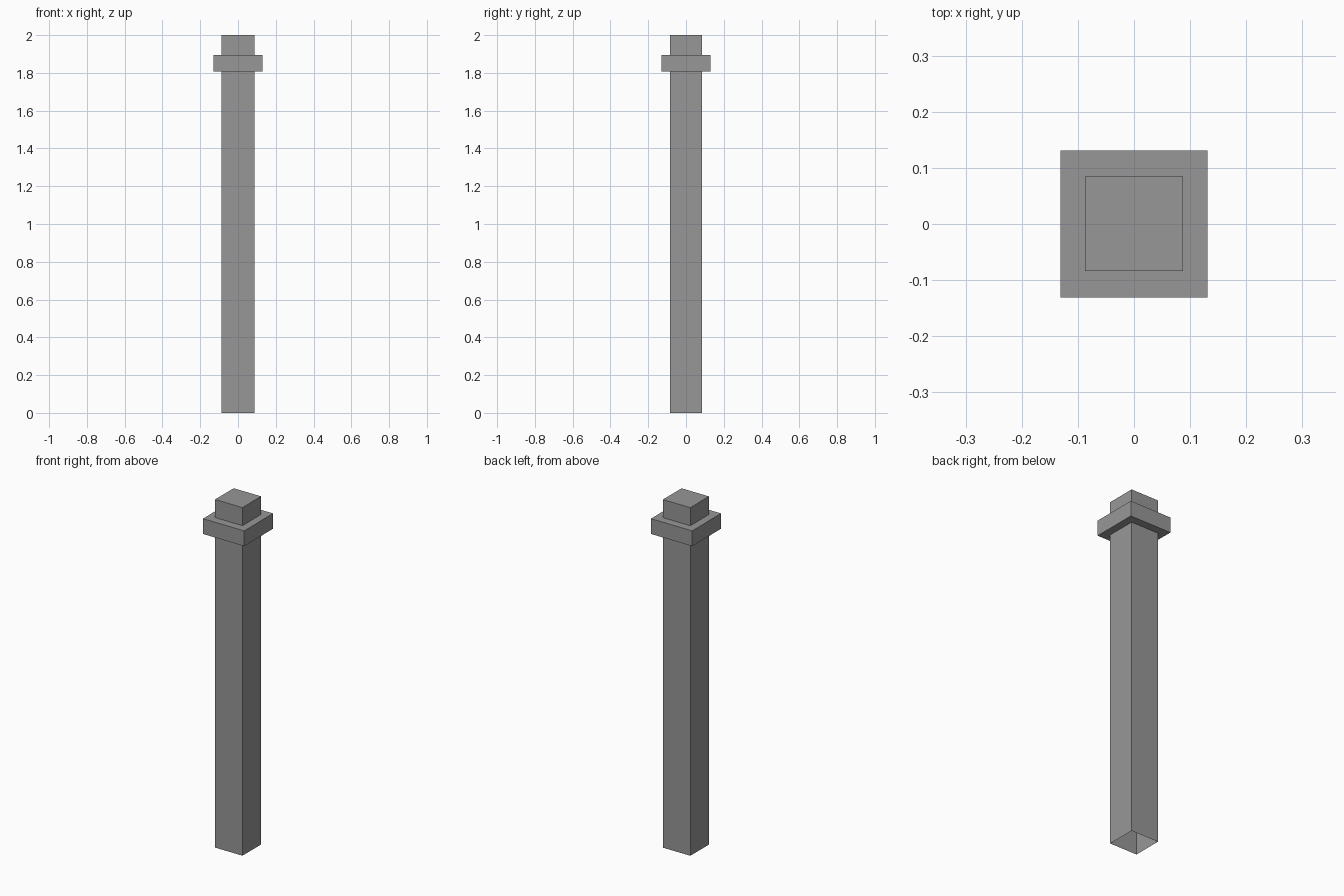
import bpy, bmesh

if "Cube" in bpy.data.objects:
    bpy.data.objects.remove(bpy.data.objects["Cube"])

dark_grey = bpy.data.materials.new("dark_grey")
dark_grey.diffuse_color = (0.31, 0.31, 0.31, 1)
dark_grey.use_nodes = True
dark_grey.node_tree.nodes["Principled BSDF"].inputs["Base Color"].default_value = dark_grey.diffuse_color


def box(name, x, y, z, open_bottom=False):
    """Axis-aligned box from (min, max) ranges, optionally without its underside."""
    bm = bmesh.new()
    bmesh.ops.create_cube(bm, size=1)
    for v in bm.verts:
        v.co = [r[0] if c < 0 else r[1] for c, r in zip(v.co, (x, y, z))]
    bm.normal_update()
    if open_bottom:
        under = [f for f in bm.faces if f.normal.z < -0.5]
        bmesh.ops.delete(bm, geom=under, context='FACES_ONLY')
    mesh = bpy.data.meshes.new(name)
    bm.to_mesh(mesh)
    bm.free()
    mesh.materials.append(dark_grey)
    obj = bpy.data.objects.new(name, mesh)
    bpy.context.collection.objects.link(obj)
    return obj


# Square post, hollow and open at the foot
box("post", (-0.087, 0.087), (-0.084, 0.085), (0, 2), open_bottom=True)

# Square collar near the top
box("collar", (-0.131, 0.131), (-0.131, 0.131), (1.808, 1.896))
